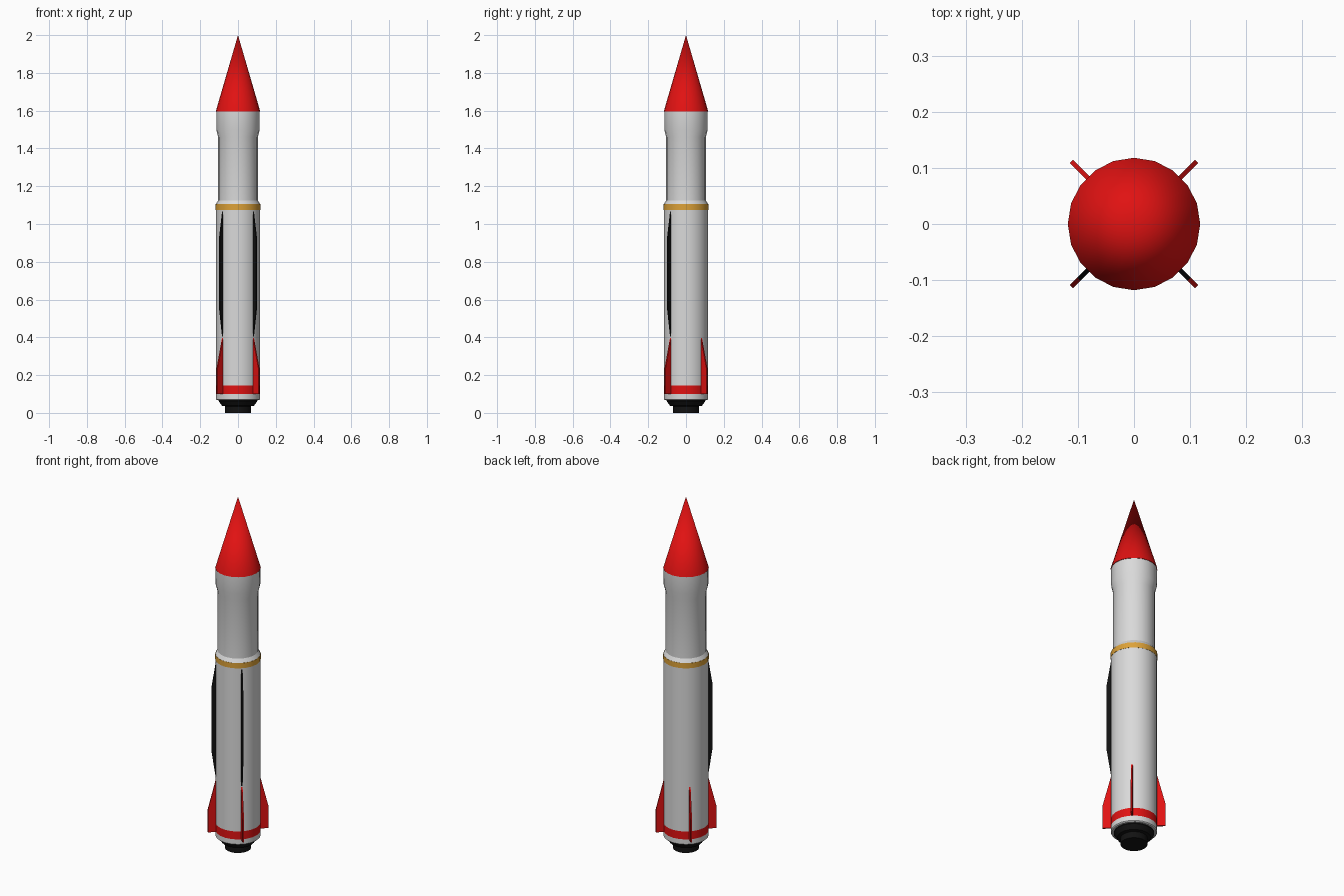
import bpy, bmesh, math
from mathutils import Matrix

cube = bpy.data.objects.get("Cube")
if cube:
    bpy.data.objects.remove(cube, do_unlink=True)

SIDES = 20
R = 0.117


def material(name, color):
    m = bpy.data.materials.new(name)
    m.use_nodes = True
    m.diffuse_color = (*color, 1)
    m.node_tree.nodes["Principled BSDF"].inputs["Base Color"].default_value = (*color, 1)
    return m


white = material("white paint", (0.7, 0.7, 0.7))
red = material("red paint", (0.75, 0.006, 0.006))
gold = material("gold band", (0.72, 0.36, 0.04))
black = material("black", (0.006, 0.006, 0.006))


def add_object(name, bm, mat):
    bmesh.ops.recalc_face_normals(bm, faces=bm.faces)
    mesh = bpy.data.meshes.new(name)
    bm.to_mesh(mesh)
    bm.free()
    mesh.materials.append(mat)
    obj = bpy.data.objects.new(name, mesh)
    bpy.context.collection.objects.link(obj)
    return obj


def turned(name, profile, mat):
    """Solid of revolution from (radius, height) points, closed at both ends."""
    bm = bmesh.new()
    rings = []
    for r, z in profile:
        if r == 0:
            rings.append([bm.verts.new((0, 0, z))] * SIDES)
            continue
        angles = [math.tau * i / SIDES for i in range(SIDES)]
        rings.append([bm.verts.new((r * math.cos(a), r * math.sin(a), z)) for a in angles])
    for low, high in zip(rings, rings[1:]):
        for i in range(SIDES):
            j = (i + 1) % SIDES
            corners = list(dict.fromkeys((low[i], low[j], high[j], high[i])))
            bm.faces.new(corners)
    for ring, (r, z) in ((rings[0], profile[0]), (rings[-1], profile[-1])):
        if r > 0:
            bm.faces.new(ring)
    obj = add_object(name, bm, mat)
    bpy.ops.object.select_all(action="DESELECT")
    obj.select_set(True)
    bpy.context.view_layer.objects.active = obj
    bpy.ops.object.shade_smooth_by_angle(angle=math.radians(30))
    return obj


def plate(name, outline, thickness, angle, mat):
    """Thin radial plate from a (radius, height) outline."""
    bm = bmesh.new()
    sides = [[bm.verts.new((r, y, z)) for r, z in outline]
             for y in (-thickness / 2, thickness / 2)]
    for side in sides:
        bm.faces.new(side)
    for i in range(len(outline)):
        j = (i + 1) % len(outline)
        bm.faces.new((sides[0][i], sides[0][j], sides[1][j], sides[1][i]))
    bm.transform(Matrix.Rotation(math.radians(angle), 4, "Z"))
    return add_object(name, bm, mat)


# Stacked body sections
turned("engine_nozzle", [(0.045, 0), (0.068, 0), (0.068, 0.035), (0.085, 0.038),
                         (0.102, 0.062), (0.102, 0.072)], black)
turned("tail_ring", [(0.112, 0.067), (R, 0.072), (R, 0.1)], white)
turned("tail_band", [(R, 0.1), (R, 0.145)], red)
turned("lower_stage", [(R, 0.145), (R, 1.075)], white)
turned("stage_band", [(R + 0.001, 1.075), (R + 0.001, 1.105)], gold)
turned("upper_stage", [(R, 1.105), (0.105, 1.125), (0.105, 1.46),
                       (0.115, 1.5), (0.115, 1.6)], white)
turned("nose_cone", [(0.118, 1.595), (0, 2)], red)

# Four tail fins
fin = [(0.1, 0.1), (0.158, 0.1), (0.158, 0.23), (0.115, 0.4), (0.1, 0.4)]
for name, angle in (("back_left", 45), ("back_right", 135),
                    ("front_right", 225), ("front_left", 315)):
    plate(name + "_fin", fin, 0.008, angle, red)

# Two long strakes on the front side
strake = [(0.1, 0.4), (0.115, 0.4), (0.139, 0.56), (0.139, 0.92), (0.115, 1.07), (0.1, 1.07)]
for name, angle in (("right", 225), ("left", 315)):
    plate(name + "_strake", strake, 0.008, angle, black)
